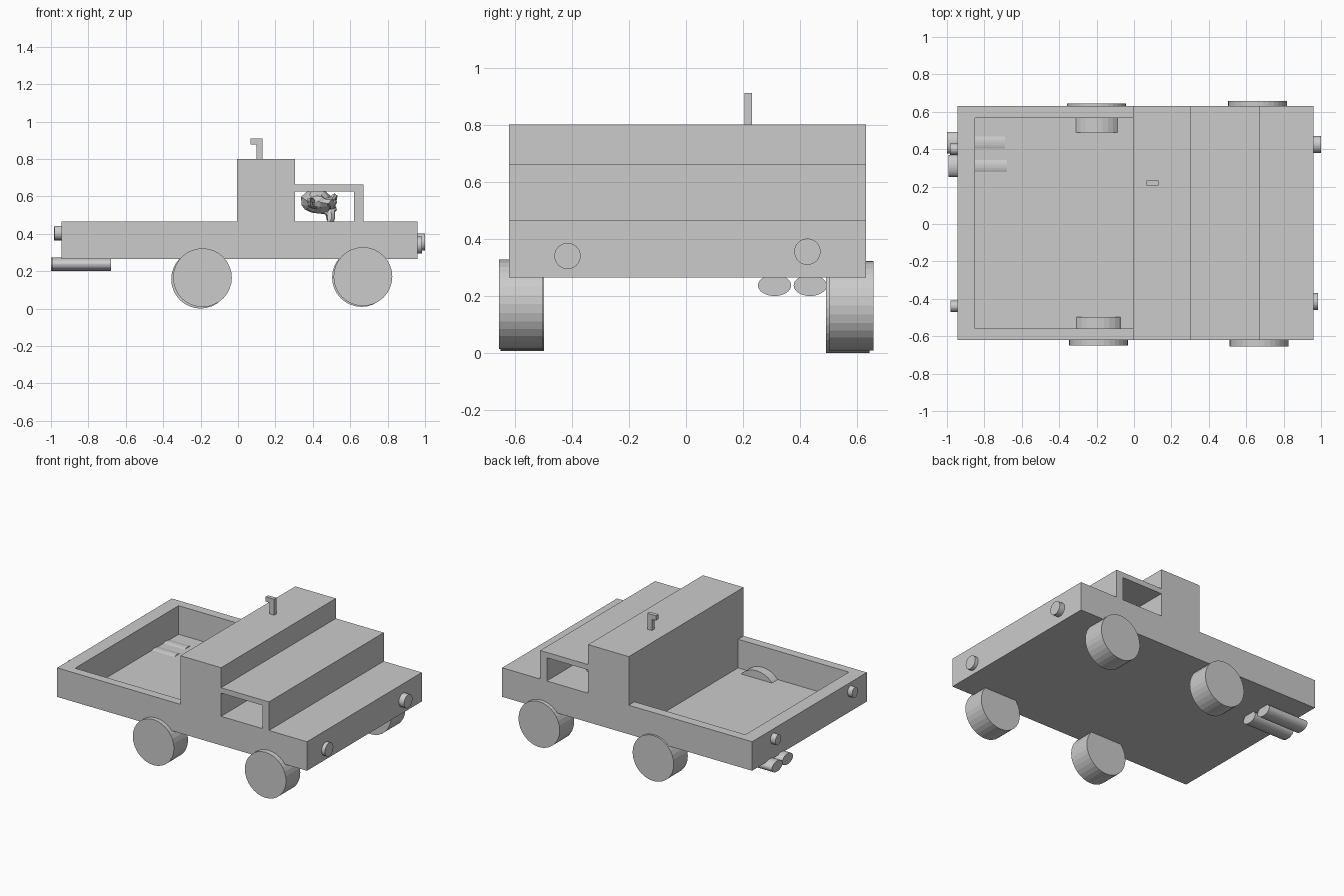
import bpy, bmesh, math
from mathutils import Matrix

if "Cube" in bpy.data.objects:
    bpy.data.objects.remove(bpy.data.objects["Cube"])

grey = bpy.data.materials.new("plain grey")
grey.diffuse_color = (0.6, 0.6, 0.6, 1)
grey.use_nodes = True
grey.node_tree.nodes["Principled BSDF"].inputs["Base Color"].default_value = grey.diffuse_color


def add_object(name, bm):
    bmesh.ops.recalc_face_normals(bm, faces=bm.faces)
    mesh = bpy.data.meshes.new(name)
    bm.to_mesh(mesh)
    bm.free()
    obj = bpy.data.objects.new(name, mesh)
    bpy.context.collection.objects.link(obj)
    mesh.materials.append(grey)
    return obj


def extrude_profile(name, points, y0, y1):
    """Side outline in x and z, extruded across the width."""
    bm = bmesh.new()
    face = bm.faces.new([bm.verts.new((x, y0, z)) for x, z in points])
    ext = bmesh.ops.extrude_face_region(bm, geom=[face])
    moved = [v for v in ext["geom"] if isinstance(v, bmesh.types.BMVert)]
    bmesh.ops.translate(bm, verts=moved, vec=(0, y1 - y0, 0))
    return add_object(name, bm)


def box(name, x0, x1, y0, y1, z0, z1):
    return extrude_profile(name, [(x0, z0), (x1, z0), (x1, z1), (x0, z1)], y0, y1)


def cylinder(name, axis, start, end, a, z, ra, rz):
    """Elliptic cylinder along x or y; a is the other horizontal coordinate."""
    bm = bmesh.new()
    bmesh.ops.create_cone(bm, cap_ends=True, segments=32, radius1=1, radius2=1, depth=1)
    mid, length = (start + end) / 2, abs(end - start)
    if axis == "x":
        place = Matrix.Translation((mid, a, z)) @ Matrix.Diagonal((length, ra, rz, 1)) @ Matrix.Rotation(math.pi / 2, 4, "Y")
    else:
        place = Matrix.Translation((a, mid, z)) @ Matrix.Diagonal((ra, length, rz, 1)) @ Matrix.Rotation(math.pi / 2, 4, "X")
    bm.transform(place)
    return add_object(name, bm)


# Truck body: stepped side outline, with the bed and cab windows cut out
body = extrude_profile("truck_body", [
    (-0.945, 0.265), (0.96, 0.265), (0.96, 0.465), (0.67, 0.465), (0.67, 0.662),
    (0.305, 0.662), (0.305, 0.80), (-0.005, 0.80), (-0.005, 0.465), (-0.945, 0.465)], -0.62, 0.63)
cutters = [box("bed_cutter", -0.85, -0.005, -0.56, 0.567, 0.268, 0.6),
           box("window_cutter", 0.305, 0.62, -0.8, 0.8, 0.465, 0.625)]
for cutter in cutters:
    cutter.hide_render = True
    cutter.hide_set(True)
    mod = body.modifiers.new(cutter.name, "BOOLEAN")
    mod.operation = "DIFFERENCE"
    mod.solver = "EXACT"
    mod.object = cutter

# Wheels, poking slightly up through the bed floor
for name, x, z, inner, outer in [
        ("rear_wheel_right", -0.19, 0.165, -0.497, -0.65),
        ("rear_wheel_left", -0.2, 0.157, 0.49, 0.643),
        ("front_wheel_right", 0.668, 0.171, -0.5, -0.655),
        ("front_wheel_left", 0.66, 0.166, 0.5, 0.657)]:
    cylinder(name, "y", inner, outer, x, z, 0.157, 0.157)

# Headlights and tail lights
cylinder("headlight_left", "x", 0.94, 1.0, 0.425, 0.355, 0.046, 0.046)
cylinder("headlight_right", "x", 0.94, 0.985, -0.415, 0.34, 0.046, 0.046)
cylinder("tail_light_left", "x", -0.92, -0.983, 0.40, 0.40, 0.03, 0.036)
cylinder("tail_light_right", "x", -0.92, -0.98, -0.44, 0.405, 0.03, 0.036)

# Twin exhaust pipes
for i, y in enumerate((0.31, 0.435)):
    cylinder(f"exhaust_pipe_{i + 1}", "x", -1.0 + 0.008 * (1 - i), -0.68 - 0.01 * i, y, 0.237, 0.058, 0.037)

# Hooked roof pipe
extrude_profile("roof_pipe", [
    (0.098, 0.79), (0.132, 0.79), (0.132, 0.91), (0.067, 0.91), (0.067, 0.877), (0.098, 0.877)], 0.205, 0.232)

# Driver head seen through the window, facing forward
bm = bmesh.new()
bmesh.ops.create_monkey(bm)
bm.transform(Matrix.Translation((0.434, 0.33, 0.547)) @ Matrix.Diagonal((0.114, 0.113, 0.09, 1))
             @ Matrix.Rotation(math.pi / 2, 4, "Z"))
# bmesh heads may be built lying on their back or upright; the primitive faces -y
add_object("driver_head", bm)
